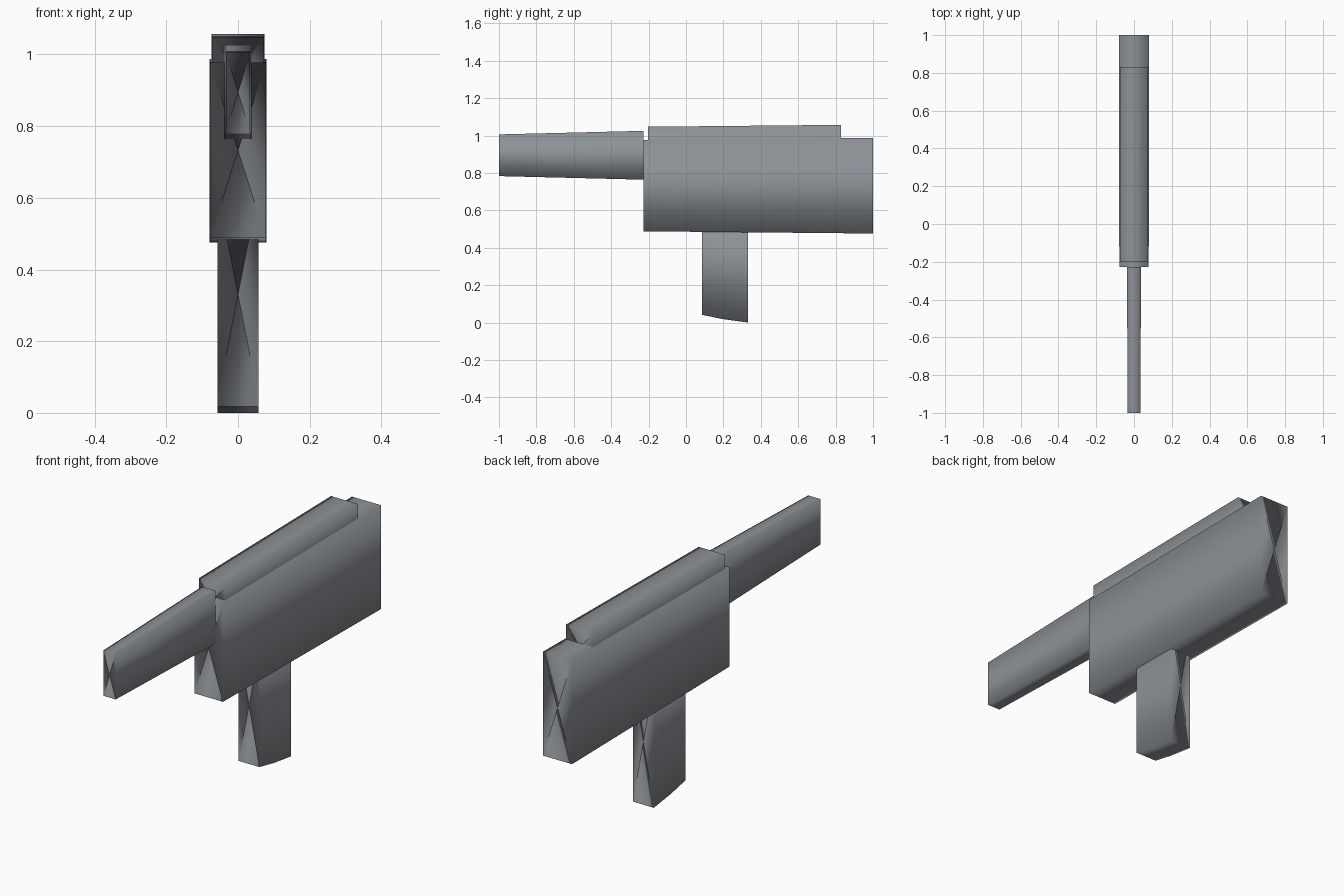
import bpy
from mathutils import Vector

if "Cube" in bpy.data.objects:
    bpy.data.objects.remove(bpy.data.objects["Cube"])

steel = bpy.data.materials.new("dark_grey")
steel.diffuse_color = (0.27, 0.29, 0.31, 1)
steel.use_nodes = True
steel.node_tree.nodes["Principled BSDF"].inputs["Base Color"].default_value = steel.diffuse_color
CORNERS = [(-1, -1), (1, -1), (1, 1), (-1, 1)]


def loft(name, sections):
    """Square tube along y through sections (y, half_width, z_bottom, z_top),
    closed by fans and shaded as if round about its own axis."""
    verts, normals, faces = [], [], []
    for y, w, lo, hi in sections:
        for sx, sz in CORNERS:
            verts.append((w * sx, y, hi if sz > 0 else lo))

    def add_face(ids, corner_ids):
        faces.append(ids)
        normals.extend(Vector((CORNERS[c][0], 0, CORNERS[c][1])).normalized()
                       for c in corner_ids)

    # Long sides
    for s in range(len(sections) - 1):
        for i in range(4):
            j = (i + 1) % 4
            add_face((4*s + i, 4*s + j, 4*s + 4 + j, 4*s + 4 + i), (i, j, j, i))
    # End caps, fanned from a centre point
    last = len(sections) - 1
    for s in (0, last):
        y, w, lo, hi = sections[s]
        centre = len(verts)
        verts.append((0, y, (lo + hi) / 2))
        for i in range(4):
            j = (i + 1) % 4
            if s == 0:
                add_face((4*s + j, 4*s + i, centre), (j, i, i))
            else:
                add_face((4*s + i, 4*s + j, centre), (i, j, i))
    # Front fan must face -y, so flip it to wind outward
    mesh = bpy.data.meshes.new(name)
    faces = [tuple(f) for f in faces]
    start = 4 * last
    loop = 16 * last
    for k in range(start, start + 4):
        a, b, c = faces[k]
        faces[k] = (b, a, c)
        normals[loop], normals[loop + 1] = normals[loop + 1], normals[loop]
        loop += 3
    # Same for the other faces: check winding against the tube axis
    mid = sum((Vector(v) for v in verts), Vector()) / len(verts)
    loop = 0
    for k, f in enumerate(faces):
        n = len(f)
        p = [Vector(verts[i]) for i in f]
        if (p[1] - p[0]).cross(p[2] - p[0]).dot(sum(p, Vector()) / n - mid) < 0:
            faces[k] = f[::-1]
            normals[loop:loop + n] = normals[loop:loop + n][::-1]
        loop += n
    mesh.from_pydata(verts, [], faces)
    mesh.shade_smooth()
    mesh.normals_split_custom_set(normals)
    mesh.materials.append(steel)
    obj = bpy.data.objects.new(name, mesh)
    bpy.context.collection.objects.link(obj)
    return obj


# Main housing
loft("body", [(-0.228, 0.078, 0.488, 0.977), (1.0, 0.079, 0.476, 0.988)])
# Cover along the top of the housing
loft("top_cover", [(-0.202, 0.072, 0.86, 1.047), (0.83, 0.074, 0.86, 1.057)])
# Tapered front barrel
loft("barrel", [(-1.0, 0.034, 0.783, 1.006), (-0.228, 0.037, 0.764, 1.025)])
# Handle with a slightly curved sloping underside
loft("grip", [(0.086, 0.057, 0.041, 0.62), (0.2, 0.057, 0.018, 0.62),
              (0.332, 0.057, 0.0, 0.62)])
